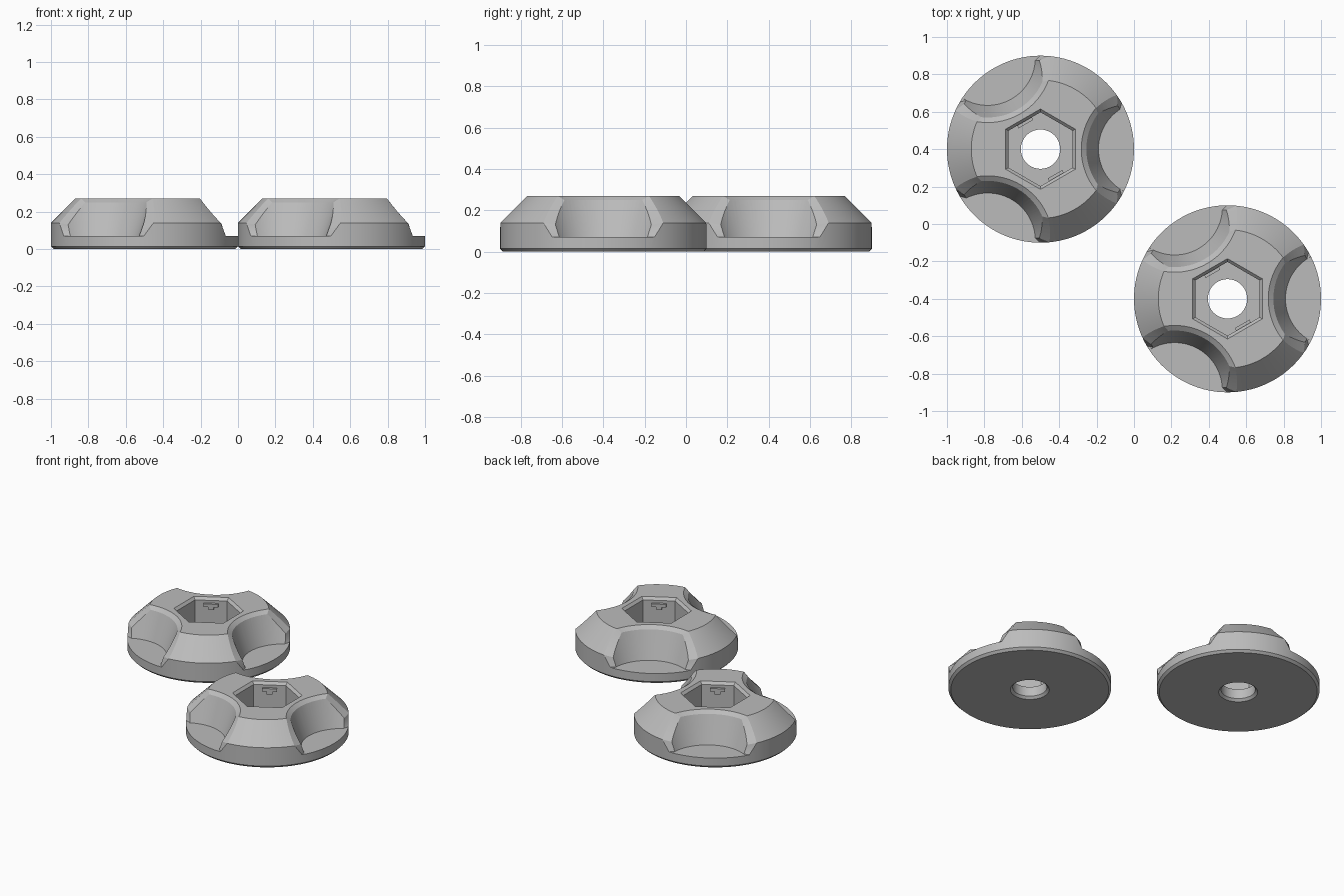
import bpy, bmesh, math
from mathutils import Matrix, Vector

if "Cube" in bpy.data.objects:
    bpy.data.objects.remove(bpy.data.objects["Cube"])

gray = bpy.data.materials.new("light_gray")
gray.diffuse_color = (0.5, 0.5, 0.5, 1)
gray.use_nodes = True
gray.node_tree.nodes["Principled BSDF"].inputs["Base Color"].default_value = gray.diffuse_color

FLOOR, MID, TOP = 0.07, 0.14, 0.27      # scallop floor, rim shoulder, top face
CX, R0, DRAFT = 0.565, 0.255, 0.36      # scallop wall: a drafted cone beside the hub


def loft(bm, sections, cyclic=False):
    """Skin closed cross-sections into a solid."""
    rows = [[bm.verts.new(p) for p in s] for s in sections]
    n = len(rows[0])
    for i in range(len(rows) if cyclic else len(rows) - 1):
        a, b = rows[i], rows[(i + 1) % len(rows)]
        for j in range(n):
            k = (j + 1) % n
            bm.faces.new((a[j], a[k], b[k], b[j]))
    if not cyclic:
        bm.faces.new(rows[0][::-1])
        bm.faces.new(rows[-1])


def ring(r, z, n, cx=0, phase=0):
    return [Vector((cx + r * math.cos(phase + 2 * math.pi * i / n),
                    r * math.sin(phase + 2 * math.pi * i / n), z)) for i in range(n)]


def make(name, bm):
    bmesh.ops.recalc_face_normals(bm, faces=bm.faces)
    me = bpy.data.meshes.new(name)
    bm.to_mesh(me)
    bm.free()
    me.materials.append(gray)
    ob = bpy.data.objects.new(name, me)
    bpy.context.collection.objects.link(ob)
    return ob


def wall_r(z):
    return R0 + DRAFT * (z - FLOOR)


def rail(levels):
    """Path where the scallop wall meets a body profile; levels are (body r, z, extra offset)."""
    side = []
    for (r1, z1, e1), (r2, z2, e2) in zip(levels, levels[1:]):
        for i in range(6):
            t = i / 6
            side.append((r1 + (r2 - r1) * t, z1 + (z2 - z1) * t, e1 + (e2 - e1) * t))
    side.append(levels[-1])
    pts = []
    for r, z, e in side:
        x = (r * r + CX * CX - (wall_r(z) + e) ** 2) / (2 * CX)
        pts.append(Vector((x, math.sqrt(r * r - x * x), z)))
    end = pts[-1]
    rad, half = wall_r(end.z) + levels[-1][2], math.atan2(end.y, CX - end.x)
    arc = [Vector((CX - rad * math.cos(half * s), rad * math.sin(half * s), end.z))
           for s in (1 - i / 12 for i in range(1, 24))]
    return pts + arc + [Vector((p.x, -p.y, p.z)) for p in reversed(pts)]


def repeat_three(bm):
    src = bm.verts[:] + bm.edges[:] + bm.faces[:]
    for k in (1, 2):
        new = bmesh.ops.duplicate(bm, geom=src)["geom"]
        bmesh.ops.rotate(bm, verts=[g for g in new if isinstance(g, bmesh.types.BMVert)],
                         matrix=Matrix.Rotation(k * math.tau / 3, 3, 'Z'))


def cut(ob, bm):
    cutter = make("cutter", bm)
    cutter.hide_render = True
    m = ob.modifiers.new("cut", 'BOOLEAN')
    m.operation, m.solver, m.object = 'DIFFERENCE', 'EXACT', cutter
    bpy.context.view_layer.objects.active = ob
    bpy.ops.object.modifier_apply(modifier=m.name)
    bpy.data.objects.remove(cutter)


# Knob body: revolved section with centre bore
profile = [(.12, 0), (.485, 0), (.5, .015), (.5, MID), (.37, TOP), (.105, TOP), (.105, .015)]
bm = bmesh.new()
N = 120
loft(bm, [[Vector((r * math.cos(a), r * math.sin(a), z)) for r, z in profile]
          for a in (math.tau * i / N for i in range(N))], cyclic=True)
knob = make("knob_body", bm)

# Three finger scallops
bm = bmesh.new()
loft(bm, [ring(wall_r(z), z, 96, CX) for z in (FLOOR, 0.4)])
repeat_three(bm)
cut(knob, bm)

# Chamfer along each scallop edge
edge = rail([(.5, .071, 0), (.5, MID, 0), (.37, TOP, 0)])
outer = rail([(.5, .071, .025), (.5, MID, .05), (.37, TOP, .02)])
inner = rail([(.475, .071, 0), (.475, .13, 0), (.36, .25, 0)])
sections = []
for e, b, a in zip(edge, outer, inner):
    d = b - a
    sections.append([a - d * .08, b + d * .08, e + (e - (a + b) / 2) * 1.5])
bm = bmesh.new()
loft(bm, sections)
repeat_three(bm)
cut(knob, bm)

# Hexagonal socket with a chamfered lip
K = 1 / math.cos(math.pi / 6)
bm = bmesh.new()
loft(bm, [ring(r * K, z, 6, 0, math.pi / 6)
          for r, z in ((.171, .08), (.171, .253), (.186, TOP), (.195, .28))])
cut(knob, bm)

# Smooth shading with crisp edges
for p in knob.data.polygons:
    p.use_smooth = True
knob.data.set_sharp_from_angle(angle=math.radians(25))

# Small retaining tabs on two opposite socket walls
bm = bmesh.new()
for ang in (120, 300):
    for size, z in (((.03, .09, .02), .225), ((.03, .035, .02), .207)):
        mat = (Matrix.Rotation(math.radians(ang), 4, 'Z') @ Matrix.Translation((.17, 0, z))
               @ Matrix.Diagonal((*size, 1)))
        bmesh.ops.create_cube(bm, size=1, matrix=mat)
tabs = make("socket_tabs", bm)

# Two identical knobs placed diagonally
for part in (knob, tabs):
    twin = part.copy()
    bpy.context.collection.objects.link(twin)
    part.location = (-.5, .4, 0)
    twin.location = (.5, -.4, 0)
